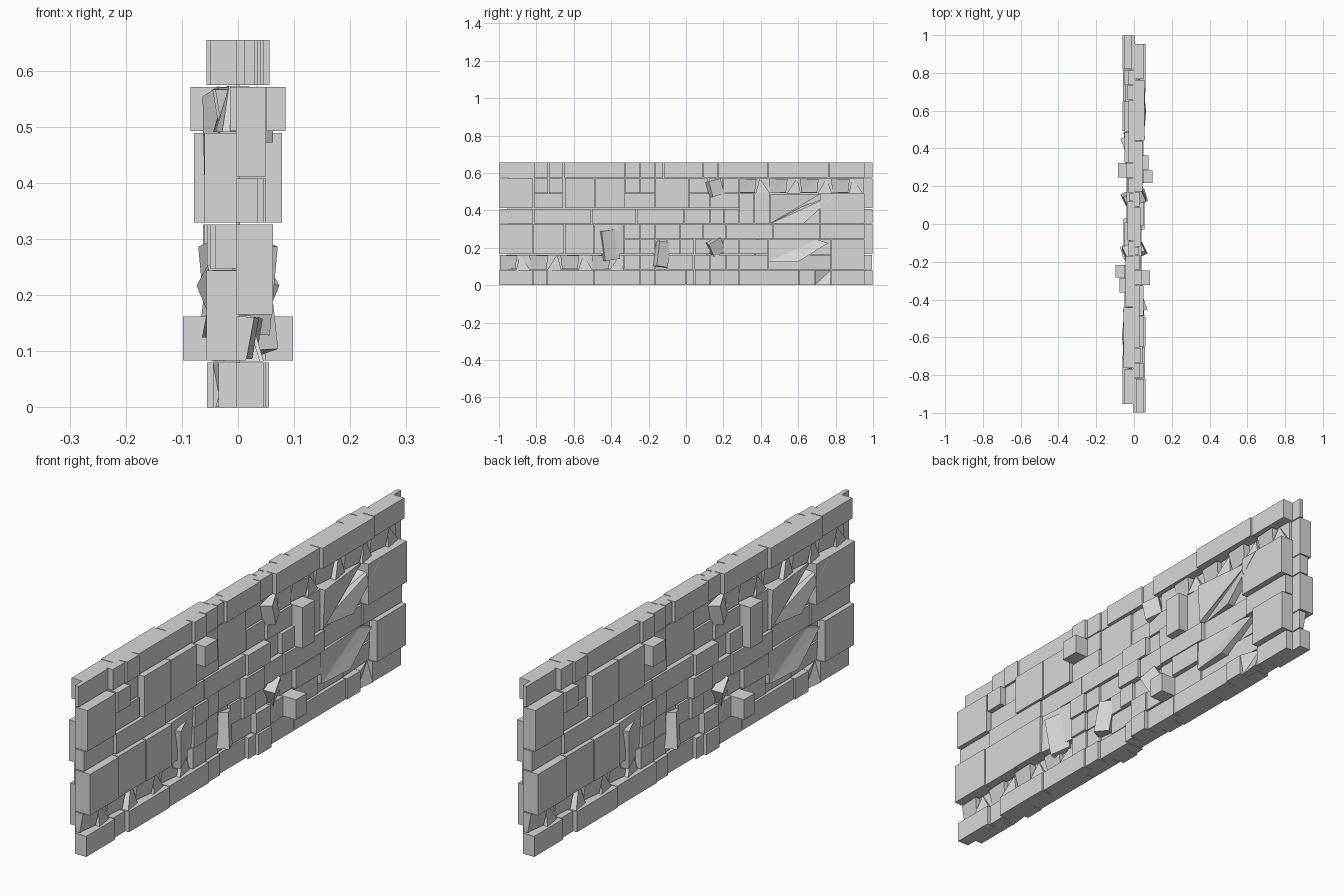
import bpy, bmesh, math, random
from mathutils import Matrix, Vector, Euler
random.seed(4)

stone_grey = bpy.data.materials.new("stone grey")
stone_grey.diffuse_color = (0.69, 0.69, 0.69, 1)
GAP = 0.0018


def prism(bm, pts):
    """Stone with flat back near the wall centre and a front face through (y, z, depth) points."""
    back = [bm.verts.new((-0.004, y, z)) for y, z, d in pts]
    front = [bm.verts.new((d, y, z)) for y, z, d in pts]
    n = len(pts)
    bm.faces.new(back[::-1])
    for i in range(n):
        j = (i + 1) % n
        bm.faces.new((back[i], back[j], front[j], front[i]))
    if max(p[2] for p in pts) - min(p[2] for p in pts) < 1e-6:
        bm.faces.new(front)
    else:
        for i in range(1, n - 1):
            bm.faces.new((front[0], front[i], front[i + 1]))


def block(bm, y0, y1, z0, z1, d):
    g = GAP
    prism(bm, [(y0 + g, z0 + g, d), (y1 - g, z0 + g, d), (y1 - g, z1 - g, d), (y0 + g, z1 - g, d)])


def finish(name, bm):
    """Make the mesh and its half-turn twin on the other side of the wall."""
    bmesh.ops.recalc_face_normals(bm, faces=bm.faces)
    me = bpy.data.meshes.new(name)
    bm.to_mesh(me)
    bm.free()
    me.materials.append(stone_grey)
    for suffix, ang in (("right", 0), ("left", math.pi)):
        ob = bpy.data.objects.new(name + "_" + suffix, me)
        ob.rotation_euler.z = ang
        bpy.context.collection.objects.link(ob)


def course(name, z0, z1, stones):
    bm = bmesh.new()
    for y0, y1, d in stones:
        block(bm, y0, y1, z0, z1, d)
    finish(name, bm)


R = [0, .082, .164, .246, .328, .41, .491, .573, .655]

# single-height courses, bottom to top: (y start, y end, depth)
course("bottom_course", -GAP, R[1], [
    (-1, -.82, .045), (-.82, -.745, .035), (-.745, -.49, .05), (-.49, -.245, .045),
    (-.245, -.165, .04), (-.165, 0, .032), (0, .045, .045), (.045, .13, .055),
    (.13, .285, .04), (.285, .605, .04), (.605, .69, .045), (.775, .955, .035)])
course("second_course", R[1], R[2], [
    (-.33, -.245, .035), (-.245, -.165, .03), (-.165, -.1, .025), (-.1, .04, .03), (.04, .13, .05),
    (.13, .215, .045), (.215, .285, .098), (.285, .44, .035), (.44, .605, .03)])
course("third_course", R[2], R[3], [
    (-.33, -.245, .04), (-.245, -.165, .03), (-.165, -.1, .025), (-.1, -.03, .035), (-.03, .045, .045),
    (.045, .13, .035), (.13, .2, .025), (.2, .285, .035), (.285, .44, .05)])
course("fourth_course", R[3], R[4], [
    (-.33, -.245, .045), (-.245, -.165, .035), (-.165, -.03, .03), (-.03, .09, .055),
    (.09, .215, .045), (.215, .465, .05), (.465, .715, .035), (.715, .955, .04)])
course("fifth_course", R[4], R[5], [
    (-1, -.815, .035), (-.815, -.505, .045), (-.505, -.265, .04), (-.265, -.01, .04),
    (-.01, .13, .05), (.13, .205, .03), (.205, .285, .045)])
course("sixth_course", R[5], R[6], [
    (-.815, -.655, .035), (-.33, -.165, .035), (.015, .13, .025), (.13, .285, .035)])
course("seventh_course", R[6], R[7], [
    (-.815, -.735, .052), (-.735, -.655, .03), (-.325, -.245, .085), (-.245, -.165, .03),
    (.015, .12, .02), (.12, .2, .02), (.2, .285, .03)])
course("top_course", R[7], R[8] + GAP, [
    (-1, -.815, .012), (-.815, -.735, .03), (-.735, -.655, .035), (-.655, -.325, .03),
    (-.325, -.245, .04), (-.245, -.165, .03), (-.165, -.12, .025), (-.12, .09, .035),
    (.09, .17, .03), (.17, .44, .045), (.44, .765, .056), (.765, .955, .05)])

# double-height slabs
bm = bmesh.new()
for y0, y1, r, d in [(-1, -.82, 5, .05), (-.65, -.485, 5, .05), (-.485, -.325, 5, .05),
                     (-.165, .015, 5, .025), (-1, -.82, 2, .062), (-.82, -.65, 2, .058),
                     (-.65, -.49, 2, .06), (.285, .365, 4, .078), (.365, .45, 4, .04),
                     (.715, .955, 4, .06), (.775, .955, 1, .056)]:
    block(bm, y0, y1, R[r], R[r + 2], d)
finish("tall_slabs", bm)

# big cracked stones with sloping faces: corners as (y, z, depth)
bm = bmesh.new()
prism(bm, [(.452, .33, .028), (.63, .33, .058), (.8, .487, .062), (.62, .42, .028)])
prism(bm, [(.452, .33, .05), (.56, .4, .035), (.72, .488, .03), (.452, .488, .058)])
prism(bm, [(.6, .33, .03), (.715, .33, .03), (.715, .42, .03)])
prism(bm, [(.44, .125, .05), (.6, .125, .064), (.76, .225, .045), (.7, .245, .035), (.44, .245, .045)])
prism(bm, [(.44, .165, .025), (.775, .165, .025), (.775, .245, .025), (.44, .245, .025)])
prism(bm, [(.605, .085, .03), (.775, .085, .02), (.775, .16, .025), (.605, .16, .035)])
prism(bm, [(.69, .002, .03), (.773, .002, .04), (.773, .08, .015), (.69, .08, .045)])
prism(bm, [(-.488, .166, .055), (-.332, .166, .03), (-.332, .325, .04), (-.4, .325, .045), (-.488, .325, .05)])
finish("cracked_stones", bm)

# wedge fragments filling the weathered strips, over a thin filler
bm = bmesh.new()
for y0, y1, z0, z1 in [(-.995, -.33, R[1], R[2]), (.285, .95, R[6], R[7])]:
    block(bm, y0, y1, z0, z1, .014)
    n = 8
    w = (y1 - y0) / n
    for i in range(n):
        a = y0 + i * w
        d = random.uniform(.022, .035)
        lean = random.uniform(-.3, .3) * w
        if i % 2:
            prism(bm, [(a + .004, z0, d + .012), (a + w - .004, z0, d), (a + w / 2 + lean, z1, d - .012)])
        else:
            l, r = max(y0, a - w * .1), min(y1, a + w * 1.1)
            prism(bm, [(a, z0 + .004, d - .01), (a + w, z0 + .004, d), (r, z1 - .006, d + .012),
                       (l, z1 - .003, d + .004)])
finish("wedge_fragments", bm)

# loose tilted blocks: centre, size, rotation
bm = bmesh.new()
for pos, size, rot in [((.026, -.41, .215), (.05, .085, .16), (.15, .04, .35)),
                       ((.028, -.13, .165), (.05, .065, .135), (-.15, -.05, .45)),
                       ((.03, .16, .205), (.045, .075, .08), (.5, .2, .4)),
                       ((.028, .155, .52), (.045, .07, .085), (.25, -.1, .4))]:
    m = Matrix.Translation(Vector(pos)) @ Euler(rot).to_matrix().to_4x4() @ Matrix.Diagonal((*size, 1))
    bmesh.ops.create_cube(bm, size=1, matrix=m)
finish("tilted_blocks", bm)

# thin mortar core closing the joints between the two faces of the wall
bm = bmesh.new()
prism(bm, [(-.95, .005, .003), (.95, .005, .003), (.95, .65, .003), (-.95, .65, .003)])
finish("mortar_core", bm)
